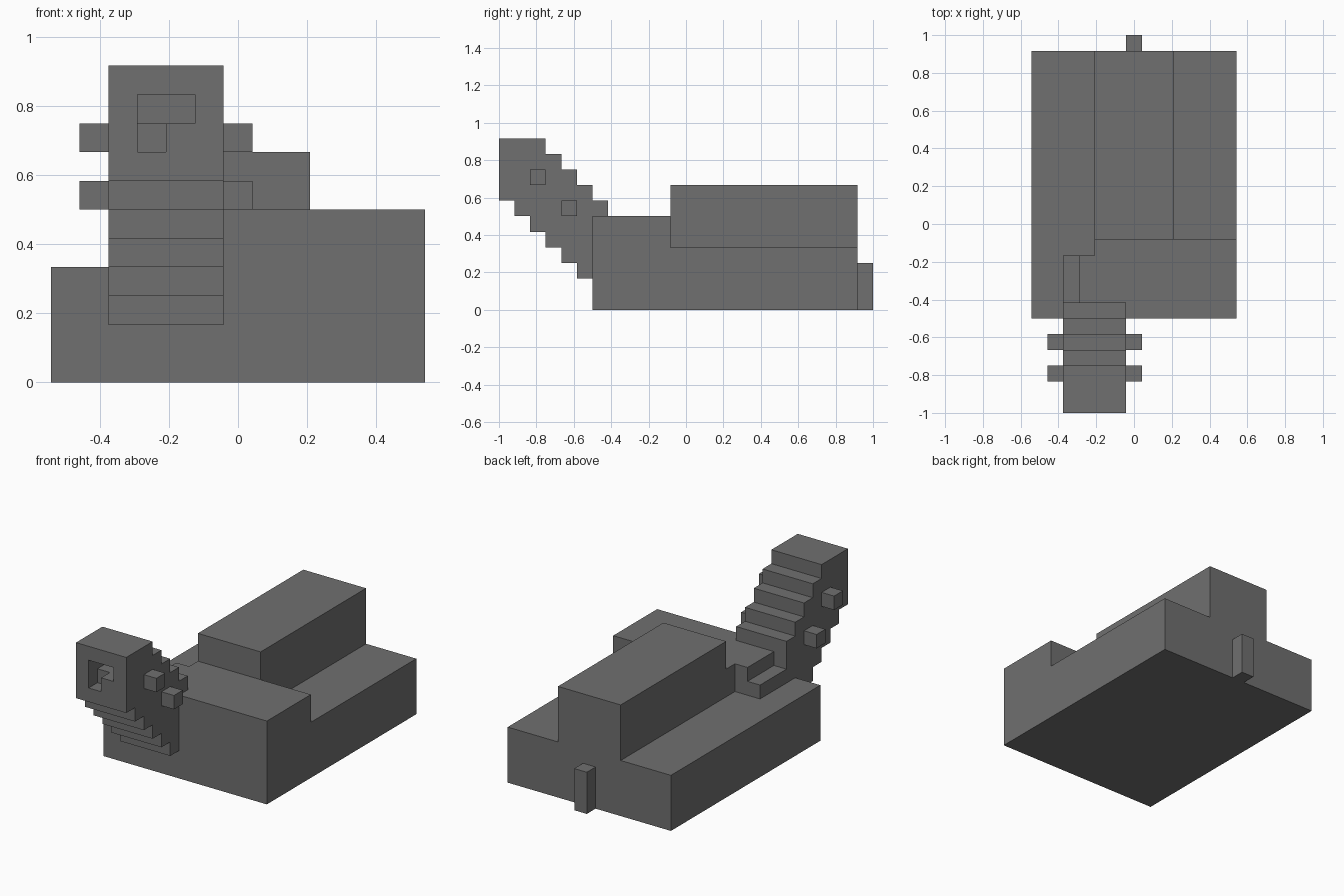
import bpy
import bmesh
from mathutils import Vector

U = 1 / 12                            # one block
ORIGIN = Vector((-6.5, -12, 0))       # grid corner: right side, front, floor

old = bpy.data.objects.get("Cube")
if old:
    bpy.data.objects.remove(old, do_unlink=True)

grey = bpy.data.materials.new("plain_grey")
grey.use_nodes = True
grey.diffuse_color = (0.16, 0.16, 0.16, 1)
grey.node_tree.nodes["Principled BSDF"].inputs["Base Color"].default_value = grey.diffuse_color


def prism(name, outline, depth):
    """Extrude an outline of grid points along a grid vector."""
    bm = bmesh.new()
    face = bm.faces.new([bm.verts.new((Vector(p) + ORIGIN) * U) for p in outline])
    ext = bmesh.ops.extrude_face_region(bm, geom=[face], use_keep_orig=True)
    top = [v for v in ext["geom"] if isinstance(v, bmesh.types.BMVert)]
    bmesh.ops.translate(bm, verts=top, vec=Vector(depth) * U)
    bmesh.ops.recalc_face_normals(bm, faces=bm.faces)
    mesh = bpy.data.meshes.new(name)
    bm.to_mesh(mesh)
    bm.free()
    mesh.materials.append(grey)
    obj = bpy.data.objects.new(name, mesh)
    bpy.context.collection.objects.link(obj)
    return obj


def box(name, x, y, z):
    outline = [(x[0], y[0], z[0]), (x[1], y[0], z[0]),
               (x[1], y[1], z[0]), (x[0], y[1], z[0])]
    return prism(name, outline, (0, 0, z[1] - z[0]))


# Hull, cabin and rear post
box("hull", (0, 13), (6, 23), (0, 4))
box("cabin", (4, 9), (11, 23), (4, 8))
box("rear_post", (6, 7), (23, 24), (0, 3))

# Raised front deck with a notched corner and a lower step beside it
deck = [(3, 6), (13, 6), (13, 11), (4, 11), (4, 10), (3, 10)]
prism("front_deck", [(x, y, 4) for x, y in deck], (0, 0, 2))
box("deck_step", (2, 3), (7, 10), (4, 5))

# Stepped neck and head: one side profile, extruded across
tops = [11, 11, 11, 10, 9, 8, 7]
bottoms = [7, 6, 5, 4, 3, 2, 2]
profile = []
for y, z in enumerate(tops):
    profile += [(y, z), (y + 1, z)]
for y, z in reversed(list(enumerate(bottoms))):
    profile += [(y + 1, z), (y, z)]
# Drop repeated points along straight runs
clean = [p for i, p in enumerate(profile)
         if not (profile[i - 1][1] == p[1] == profile[(i + 1) % len(profile)][1])]
neck = prism("neck_and_head", [(2, y, z) for y, z in clean], (4, 0, 0))

# Recess in the face: deep upper slot, shallow lower slot
cutters = [box("upper_slot_cutter", (3, 5), (-1, 2), (9, 10)),
           box("lower_slot_cutter", (3, 4), (-1, 1), (8, 9.5))]
for cutter in cutters:
    cutter.hide_render = True
    mod = neck.modifiers.new("recess", "BOOLEAN")
    mod.operation = "DIFFERENCE"
    mod.solver = "EXACT"
    mod.object = cutter
    bpy.context.view_layer.objects.active = neck
    bpy.ops.object.modifier_apply(modifier=mod.name)
    bpy.data.objects.remove(cutter, do_unlink=True)

# Side pegs, a pair at each of two heights
for label, y, z in (("upper", 2, 8), ("lower", 4, 6)):
    for side, x in (("right", 1), ("left", 6)):
        box(f"{label}_{side}_peg", (x, x + 1), (y, y + 1), (z, z + 1))
